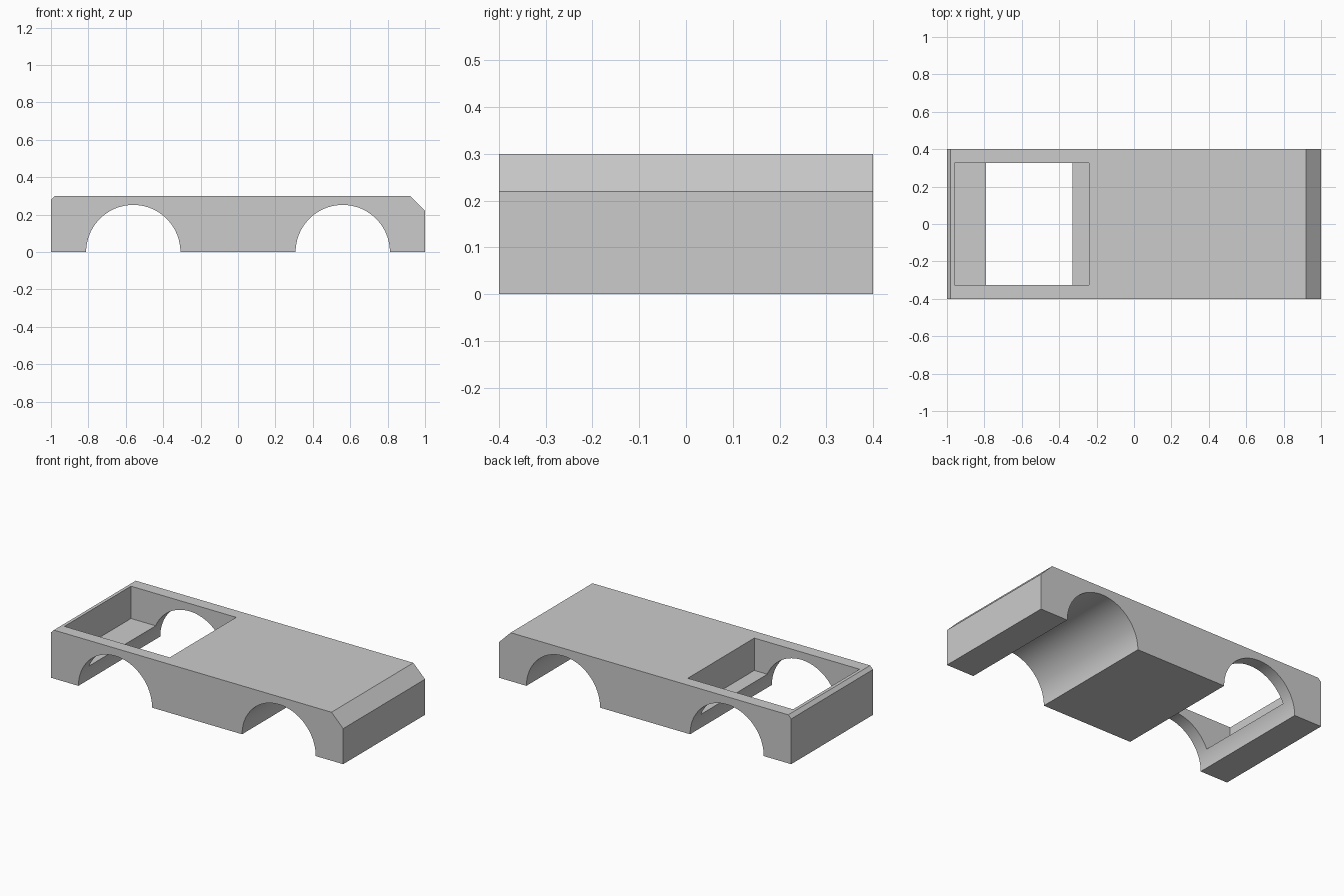
import bpy
import bmesh
from math import cos, sin, pi, radians

cube = bpy.data.objects.get("Cube")
if cube:
    bpy.data.objects.remove(cube, do_unlink=True)

HALF_WIDTH = 0.4
ARCH_X, ARCH_R, ARCH_STEPS = 0.56, 0.252, 48


def arch(cx):
    """Half circle cut into the underside, from left to right."""
    return [(cx - ARCH_R * cos(pi * i / ARCH_STEPS), ARCH_R * sin(pi * i / ARCH_STEPS))
            for i in range(ARCH_STEPS + 1)]


def extrude_profile(name, points, half_width):
    """Extrude an x-z outline along y."""
    bm = bmesh.new()
    face = bm.faces.new([bm.verts.new((x, -half_width, z)) for x, z in points])
    result = bmesh.ops.extrude_face_region(bm, geom=[face])
    moved = [v for v in result["geom"] if isinstance(v, bmesh.types.BMVert)]
    bmesh.ops.translate(bm, verts=moved, vec=(0, 2 * half_width, 0))
    bmesh.ops.recalc_face_normals(bm, faces=bm.faces)
    mesh = bpy.data.meshes.new(name)
    bm.to_mesh(mesh)
    bm.free()
    obj = bpy.data.objects.new(name, mesh)
    bpy.context.collection.objects.link(obj)
    return obj


grey = bpy.data.materials.new("light_grey")
grey.use_nodes = True
colour = (0.6, 0.6, 0.6, 1)
grey.diffuse_color = colour
grey.node_tree.nodes["Principled BSDF"].inputs["Base Color"].default_value = colour

# Body with two wheel arches and bevelled ends
outline = [(-1, 0), *arch(-ARCH_X), *arch(ARCH_X), (1, 0),
           (1, 0.22), (0.92, 0.3), (-0.98, 0.3), (-1, 0.28)]
body = extrude_profile("vehicle_body", outline, HALF_WIDTH)
body.data.materials.append(grey)

# Open bed pocket, breaking through into the arch
cutter = extrude_profile("bed_cutter", [(-0.96, 0.1), (-0.24, 0.1), (-0.24, 0.5), (-0.96, 0.5)], 0.325)
cutter.data.materials.append(grey)
cutter.hide_render = True

cut = body.modifiers.new("bed_pocket", "BOOLEAN")
cut.operation = "DIFFERENCE"
cut.solver = "EXACT"
cut.object = cutter

bpy.ops.object.select_all(action="DESELECT")
body.select_set(True)
bpy.context.view_layer.objects.active = body
bpy.ops.object.modifier_apply(modifier=cut.name)
bpy.data.objects.remove(cutter, do_unlink=True)
bpy.ops.object.shade_smooth_by_angle(angle=radians(20))
